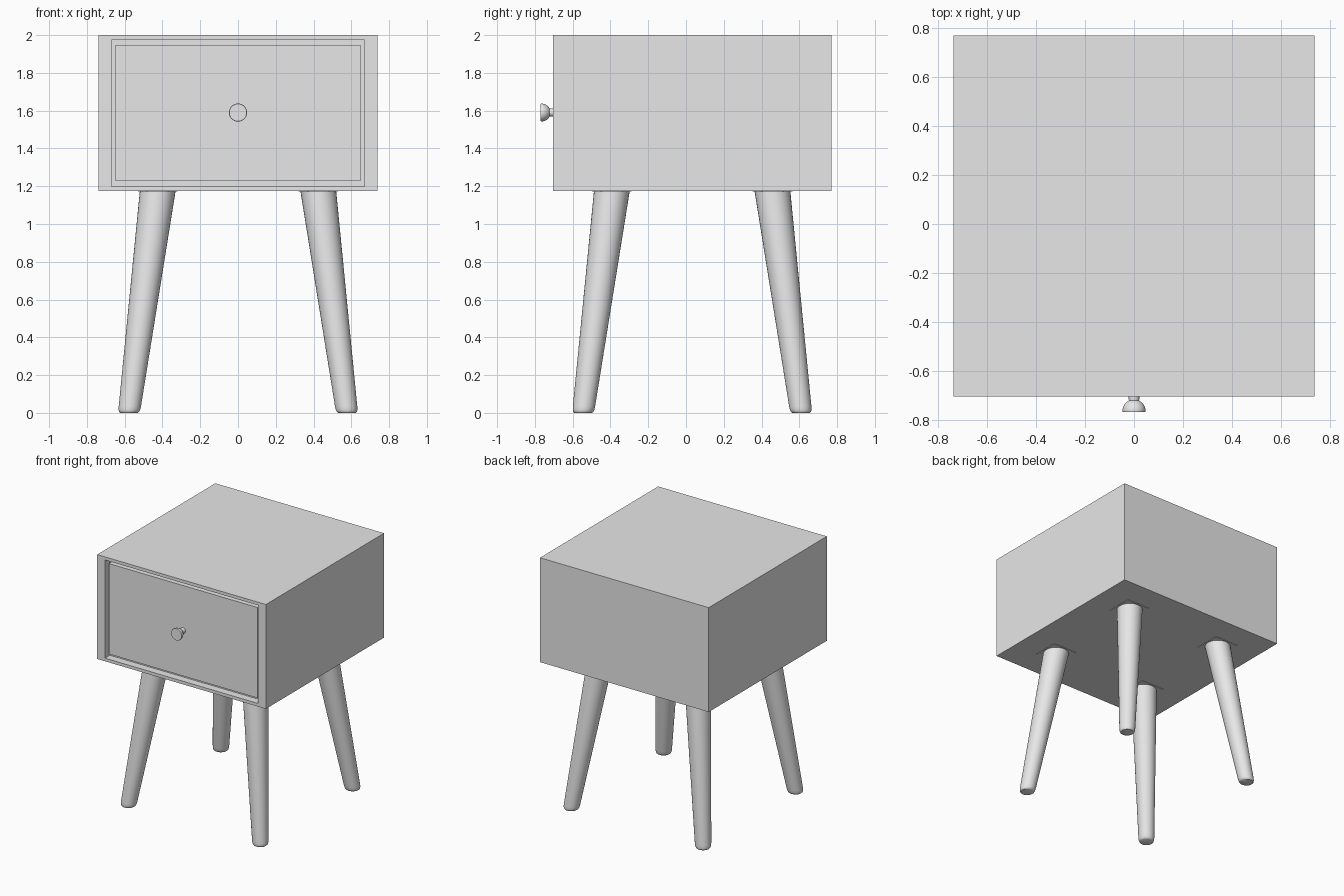
import bpy, bmesh, math
from mathutils import Matrix, Vector

default = bpy.data.objects.get("Cube")
if default:
    bpy.data.objects.remove(default, do_unlink=True)

grey = bpy.data.materials.new("plain grey")
grey.use_nodes = True
grey.diffuse_color = (0.8, 0.8, 0.8, 1)
grey.node_tree.nodes["Principled BSDF"].inputs["Base Color"].default_value = (0.8, 0.8, 0.8, 1)

HALF = 0.7375          # half width of the cabinet
MID_Y = 0.0325         # cabinet centre in depth
FRONT = MID_Y - HALF
BOTTOM, TOP = 1.175, 2.0


def finish(bm, name, smooth=False):
    bmesh.ops.recalc_face_normals(bm, faces=bm.faces)
    mesh = bpy.data.meshes.new(name)
    bm.to_mesh(mesh)
    bm.free()
    mesh.materials.append(grey)
    obj = bpy.data.objects.new(name, mesh)
    bpy.context.collection.objects.link(obj)
    if smooth:
        bpy.ops.object.select_all(action='DESELECT')
        obj.select_set(True)
        bpy.context.view_layer.objects.active = obj
        bpy.ops.object.shade_smooth_by_angle(angle=math.radians(40))
    return obj


def box_mesh(low, high):
    low, high = Vector(low), Vector(high)
    bm = bmesh.new()
    place = Matrix.Translation((low + high) / 2) @ Matrix.Diagonal((*(high - low), 1))
    bmesh.ops.create_cube(bm, size=1, matrix=place)
    return bm


def loft(name, rings, axis_u, axis_v, sides=32):
    """Skin circles given as (centre, radius), with capped ends."""
    bm = bmesh.new()
    loops = []
    for centre, radius in rings:
        loops.append([])
        for i in range(sides):
            a = math.tau * i / sides
            offset = axis_u * math.cos(a) + axis_v * math.sin(a)
            loops[-1].append(bm.verts.new(centre + radius * offset))
    for a, b in zip(loops, loops[1:]):
        for i in range(sides):
            j = (i + 1) % sides
            bm.faces.new((a[i], a[j], b[j], b[i]))
    bm.faces.new(loops[0])
    bm.faces.new(loops[-1])
    return finish(bm, name, smooth=True)


X, Y, Z = Vector((1, 0, 0)), Vector((0, 1, 0)), Vector((0, 0, 1))

# Cabinet with an opening sunk into its front
bm = box_mesh((-HALF, FRONT, BOTTOM), (HALF, MID_Y + HALF, TOP))
bm.normal_update()
front = min(bm.faces, key=lambda f: f.calc_center_median().y)
bmesh.ops.inset_individual(bm, faces=[front], thickness=0.035)
for v in front.verts:
    v.co.x = math.copysign(0.67, v.co.x)
bm.normal_update()
bmesh.ops.inset_individual(bm, faces=[front], thickness=0, depth=-0.06)
finish(bm, "cabinet")

# Drawer front, set back a little with a narrow gap all round
finish(box_mesh((-0.65, FRONT + 0.02, 1.23), (0.65, FRONT + 0.065, 1.945)), "drawer_front")

# Knob: stem, flared dome and flat face
knob = [(0.025, 0.022), (-0.008, 0.022), (-0.017, 0.021), (-0.022, 0.029), (-0.03, 0.037),
        (-0.042, 0.044), (-0.056, 0.048), (-0.064, 0.046)]
loft("drawer_knob", [(Vector((0, FRONT + d, 1.59)), r) for d, r in knob], X, Z)

# Splayed, tapered legs with rounded feet and thin square mounting plates
leg = [(0, 0.047), (0.005, 0.053), (0.016, 0.057), (0.035, 0.059), (BOTTOM + 0.01, 0.095)]
for sy, depth in ((-1, "front"), (1, "back")):
    for sx, side in ((1, "left"), (-1, "right")):
        rings = []
        for z, r in leg:
            spread = 0.577 - 0.152 * z / BOTTOM
            rings.append((Vector((sx * spread, MID_Y + sy * spread, z)), r))
        loft(f"{depth}_{side}_leg", rings, X, Y)
        cx, cy, h = sx * 0.425, MID_Y + sy * 0.425, 0.105
        finish(box_mesh((cx - h, cy - h, BOTTOM - 0.003), (cx + h, cy + h, BOTTOM + 0.004)),
               f"{depth}_{side}_leg_plate")
